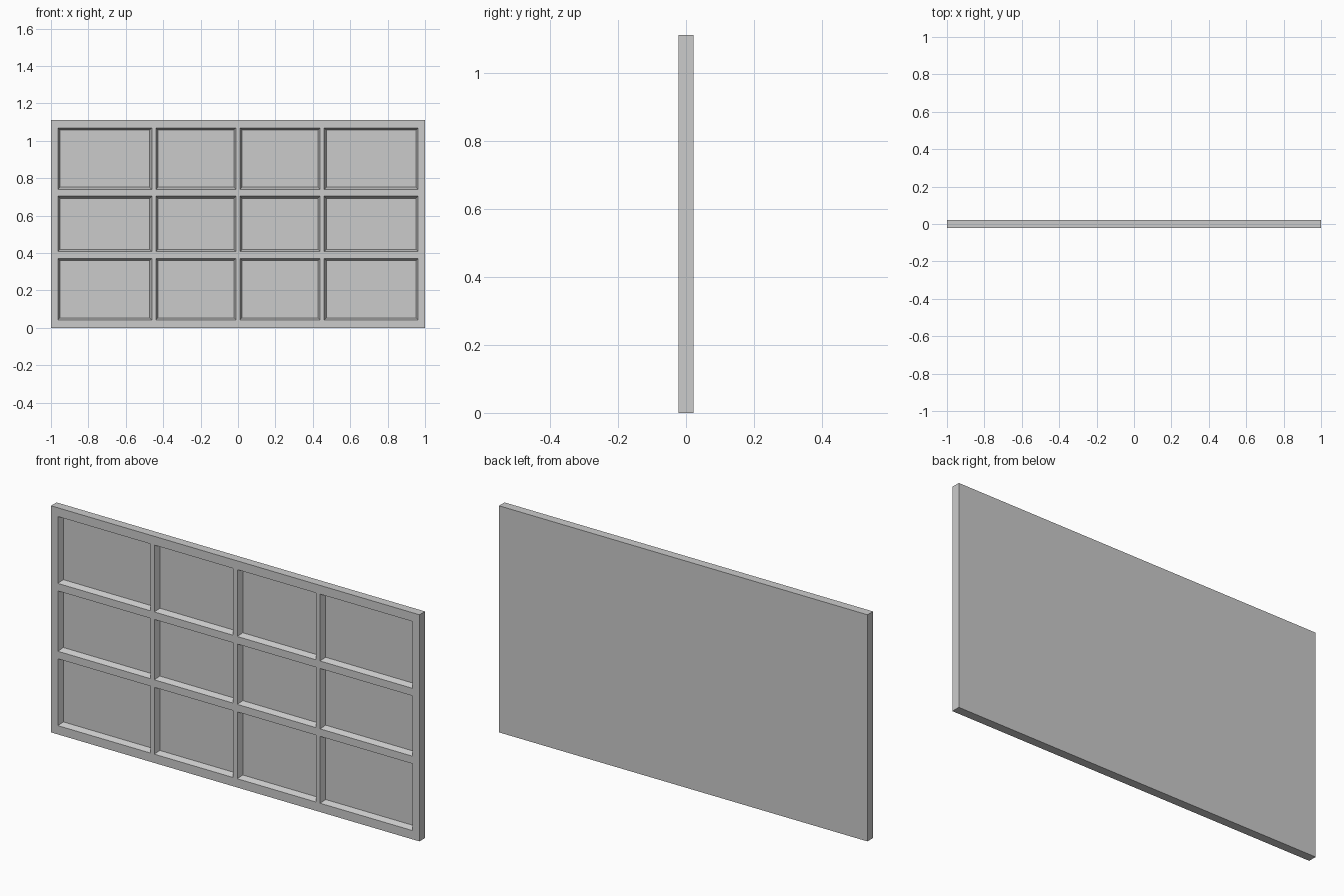
import bpy, bmesh

if "Cube" in bpy.data.objects:
    bpy.data.objects.remove(bpy.data.objects["Cube"])

W, H = 1.0, 1.112          # half width, height
FRONT, BACK = -0.0215, 0.0215
TAPER, DEPTH = 0.011, 0.027

# grid lines: every odd interval between lines is a recessed panel
half = [0.011, 0.439, 0.461, 0.963, W]
xs = [-v for v in reversed(half)] + half
zs = [0, 0.043, 0.371, 0.408, 0.704, 0.741, 1.069, H]

bm = bmesh.new()

# front grid of frame, bars and panels
grid = [[bm.verts.new((x, FRONT, z)) for z in zs] for x in xs]
panels = []
for i in range(len(xs) - 1):
    for j in range(len(zs) - 1):
        f = bm.faces.new((grid[i][j], grid[i + 1][j],
                          grid[i + 1][j + 1], grid[i][j + 1]))
        if i % 2 == 1 and j % 2 == 1:
            panels.append(f)
bm.normal_update()

# outer sides and back
rim = [e for e in bm.edges if e.is_boundary]
side = bmesh.ops.extrude_edge_only(bm, edges=rim)["geom"]
for v in side:
    if isinstance(v, bmesh.types.BMVert):
        v.co.y = BACK
back_edges = [e for e in side if isinstance(e, bmesh.types.BMEdge)
              and all(v.co.y == side_v.co.y and v.co.y > 0
                      for v in e.verts for side_v in e.verts)]
bmesh.ops.contextual_create(bm, geom=back_edges)

# recessed panels with sloping edges
bmesh.ops.inset_individual(bm, faces=panels, thickness=TAPER,
                           depth=-DEPTH, use_even_offset=True)

# merge the flat areas into clean faces
bmesh.ops.dissolve_limit(bm, angle_limit=0.01, verts=bm.verts[:],
                         edges=bm.edges[:])
bmesh.ops.recalc_face_normals(bm, faces=bm.faces[:])

mesh = bpy.data.meshes.new("panelled_board")
bm.to_mesh(mesh)
bm.free()
board = bpy.data.objects.new("panelled_board", mesh)
bpy.context.collection.objects.link(board)
